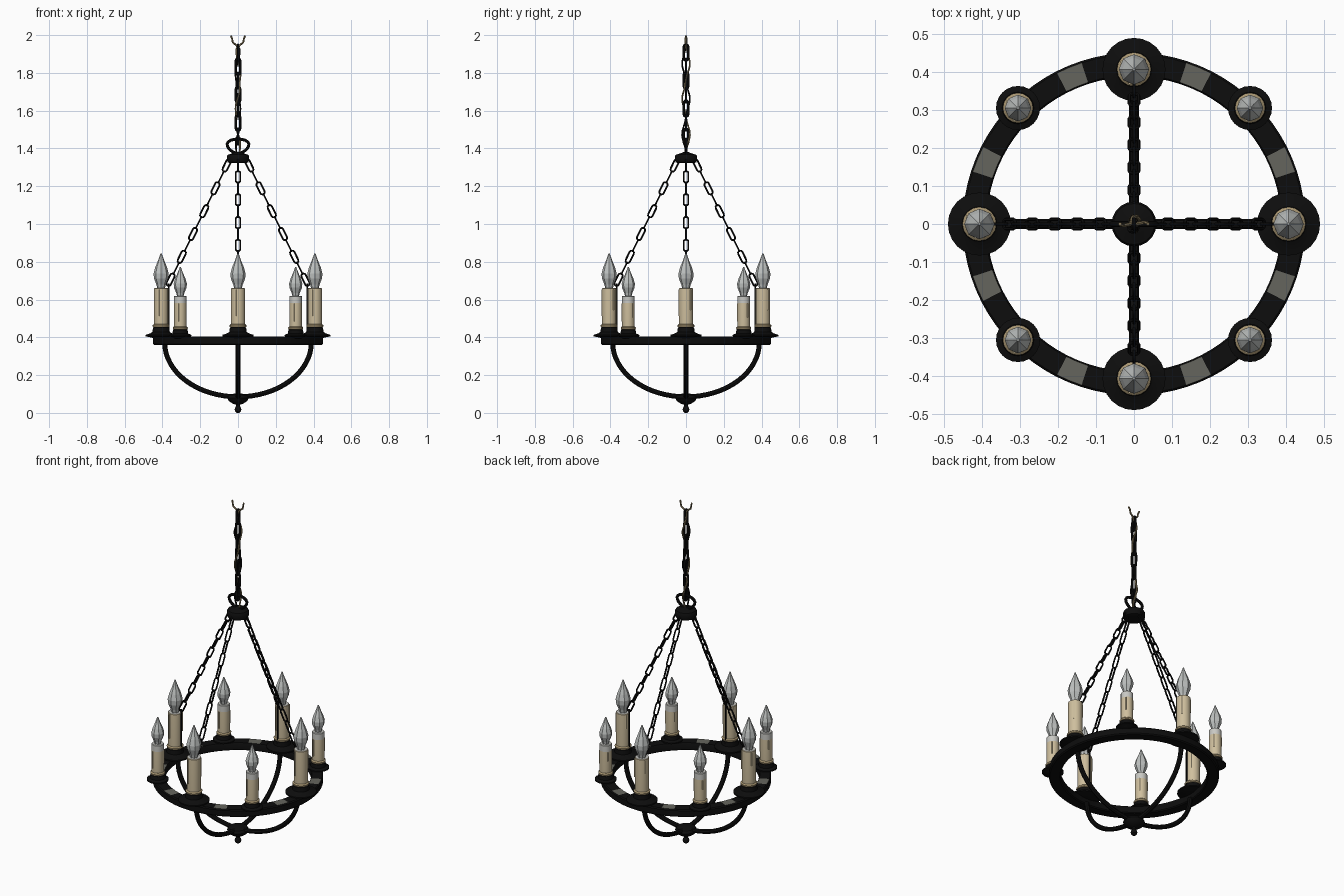
import bpy, bmesh, math
from mathutils import Vector
from math import sin, cos, pi, radians

if "Cube" in bpy.data.objects:
    bpy.data.objects.remove(bpy.data.objects["Cube"])


def mat(name, r, g, b):
    m = bpy.data.materials.new(name)
    m.diffuse_color = (r, g, b, 1)
    m.use_nodes = True
    m.node_tree.nodes["Principled BSDF"].inputs["Base Color"].default_value = m.diffuse_color
    return m


IRON = mat("black iron", 0.004, 0.004, 0.004)
WORN = mat("worn grey iron", 0.13, 0.13, 0.11)
CREAM = mat("cream wax", 0.62, 0.52, 0.34)
TAN = mat("tan wax", 0.40, 0.31, 0.17)
WHITE = mat("pale sleeve", 0.58, 0.58, 0.55)
GLASS = mat("frosted glass", 0.52, 0.54, 0.53)
CABLE = mat("tan cable", 0.22, 0.17, 0.09)


def finish(name, bm, mats, smooth=True):
    bmesh.ops.recalc_face_normals(bm, faces=bm.faces)
    me = bpy.data.meshes.new(name)
    bm.to_mesh(me)
    bm.free()
    for m in mats:
        me.materials.append(m)
    ob = bpy.data.objects.new(name, me)
    bpy.context.collection.objects.link(ob)
    if smooth:
        bpy.ops.object.select_all(action='DESELECT')
        ob.select_set(True)
        bpy.context.view_layer.objects.active = ob
        bpy.ops.object.shade_smooth_by_angle(angle=radians(35))
    return ob


def bridge(bm, a, b):
    n = len(a)
    return [bm.faces.new((a[i], a[(i + 1) % n], b[(i + 1) % n], b[i])) for i in range(n)]


def lathe(name, prof, segs, x, y, mats, smooth=True, rule=None):
    """Revolve (radius, z) points about a vertical axis at x, y; ends are capped."""
    bm = bmesh.new()
    rows = [[bm.verts.new((x + r * cos(2 * pi * i / segs), y + r * sin(2 * pi * i / segs), z))
             for i in range(segs)] for r, z in prof]
    for a, b in zip(rows, rows[1:]):
        bridge(bm, a, b)
    bm.faces.new(rows[0])
    bm.faces.new(rows[-1])
    if rule:
        for f in bm.faces:
            f.material_index = rule(f.calc_center_median())
    return finish(name, bm, mats, smooth)


def sweep(bm, pts, r, ref, closed=False, sides=6):
    """Round tube along pts; ref is a direction never parallel to the path."""
    pts = [Vector(p) for p in pts]
    n, rows = len(pts), []
    for i, p in enumerate(pts):
        if closed:
            t = pts[(i + 1) % n] - pts[i - 1]
        else:
            t = pts[min(i + 1, n - 1)] - pts[max(i - 1, 0)]
        u = t.normalized().cross(ref).normalized()
        v = t.normalized().cross(u)
        rows.append([bm.verts.new(p + r * (cos(2 * pi * k / sides) * u + sin(2 * pi * k / sides) * v))
                     for k in range(sides)])
    for a, b in zip(rows, rows[1:]):
        bridge(bm, a, b)
    if closed:
        bridge(bm, rows[-1], rows[0])
    else:
        bm.faces.new(rows[0])
        bm.faces.new(rows[-1])


def chain(name, a, b, count, length, width, wire, side):
    """Alternating stadium links from a to b."""
    a, b = Vector(a), Vector(b)
    d = (b - a).normalized()
    s1 = Vector(side).normalized()
    s2 = d.cross(s1).normalized()
    s1 = s2.cross(d)
    bm = bmesh.new()
    rad, half = width / 2 - wire, length / 2 - width / 2
    for i in range(count):
        c = a.lerp(b, (i + 0.5) / count)
        across, normal = (s1, s2) if i % 2 == 0 else (s2, s1)
        pts = []
        for end in (0, 1):
            for k in range(6):
                t = pi * end + pi * k / 5
                pts.append(c + d * (sin(t) * rad + (half if end == 0 else -half)) + across * cos(t) * rad)
        sweep(bm, pts, wire, normal, True)
    finish(name, bm, [IRON])


# Main ring, with worn patches on its top face
SEG = 80
bm = bmesh.new()
section = [(0.388, 0.365), (0.394, 0.36), (0.445, 0.36), (0.451, 0.366),
           (0.451, 0.398), (0.446, 0.404), (0.392, 0.404), (0.388, 0.398)]
rows = [[bm.verts.new((r * cos(2 * pi * i / SEG), r * sin(2 * pi * i / SEG), z)) for r, z in section]
        for i in range(SEG)]
for i in range(SEG):
    bridge(bm, rows[i], rows[(i + 1) % SEG])
for f in bm.faces:
    c = f.calc_center_median()
    ang = math.degrees(math.atan2(c.y, c.x)) % 45
    f.material_index = 1 if c.z > 0.403 and abs(ang - 22.5) < 4.5 else 0
finish("ring", bm, [IRON, WORN])


def candle(label, x, y, pan, r, base, top, tip, sleeve):
    # drip pan and cup
    lathe(label + "_pan", [(0.03, 0.395), (pan * 0.6, 0.398), (pan, 0.406), (pan, 0.413), (pan * 0.72, 0.42),
                           (r + 0.008, 0.428), (r + 0.005, base), (r, base + 0.003)], 24, x, y, [IRON])
    # wax collar and candle body
    lathe(label + "_collar", [(r, base), (r + 0.006, base + 0.004), (r + 0.007, base + 0.012),
                              (r, base + 0.018)], 16, x, y, [TAN])
    prof = [(r - 0.002, base), (r, base + 0.02), (r, sleeve), (r, top - 0.003), (r - 0.003, top)]
    lathe(label + "_candle", prof, 16, x, y, [CREAM, WHITE], rule=lambda c: 1 if c.z > sleeve + 0.001 else 0)
    # wax drips
    bm = bmesh.new()
    for ang, low in ((0.7, 0.45), (2.6, 0.6), (4.4, 0.3)):
        px, py = x + r * cos(ang), y + r * sin(ang)
        sweep(bm, [(px, py, base + (sleeve - base) * low), (px, py, sleeve - 0.004)], 0.0035, Vector((1, 0, 0)))
    finish(label + "_drips", bm, [CREAM])
    # flame-shaped bulb
    h = tip - top
    k = r + 0.002
    lathe(label + "_bulb", [(k * 0.5, top - 0.002), (k * 0.62, top + h * 0.1), (k * 0.95, top + h * 0.28),
                            (k, top + h * 0.42), (k * 0.78, top + h * 0.6), (k * 0.4, top + h * 0.8),
                            (0.003, tip)], 8, x, y, [GLASS], smooth=False)


# Large and small candles, bottom arms and side chains
for i in range(4):
    a = i * pi / 2
    cx, sy = cos(a), sin(a)
    candle(f"large_{i + 1}", 0.407 * cx, 0.407 * sy, 0.083, 0.038, 0.452, 0.66, 0.845, 0.658)
    b = a + pi / 4
    candle(f"small_{i + 1}", 0.432 * cos(b), 0.432 * sin(b), 0.058, 0.033, 0.44, 0.62, 0.772, 0.582)

    tangent = Vector((-sy, cx, 0))
    bm = bmesh.new()
    arc = [(0.388 * cos(t), 0.372 - 0.287 * sin(t)) for t in [pi / 2 * k / 16 for k in range(17)]]
    sweep(bm, [(r * cx, r * sy, z) for r, z in arc], 0.013, tangent, sides=8)
    finish(f"bottom_arm_{i + 1}", bm, [IRON])

    chain(f"side_chain_{i + 1}", (0.045 * cx, 0.045 * sy, 1.34), (0.372 * cx, 0.372 * sy, 0.675),
          11, 0.08, 0.034, 0.0048, tangent.cross(Vector((0, 0, 1))))
    bm = bmesh.new()
    sweep(bm, [(0.366 * cx, 0.366 * sy, 0.41), (0.366 * cx, 0.366 * sy, 0.685)], 0.004, tangent)
    finish(f"chain_rod_{i + 1}", bm, [IRON])

# Finial under the arms
lathe("finial", [(0.006, 0.0), (0.016, 0.008), (0.018, 0.018), (0.014, 0.03), (0.009, 0.036), (0.012, 0.044),
                 (0.03, 0.05), (0.05, 0.064), (0.058, 0.08), (0.05, 0.094), (0.02, 0.102)], 20, 0, 0, [IRON])

# Top hub and hanging loop
lathe("hub", [(0.04, 1.322), (0.055, 1.327), (0.059, 1.338), (0.059, 1.358), (0.054, 1.367), (0.03, 1.374),
              (0.015, 1.38)], 20, 0, 0, [IRON])
bm = bmesh.new()
loop = [((0.056 + 0.014 * sin(t)) * cos(t), 0, 1.412 + 0.038 * sin(t)) for t in [2 * pi * k / 20 for k in range(20)]]
sweep(bm, loop, 0.008, Vector((0, 1, 0)), True, 8)
finish("hanging_loop", bm, [IRON])

# Hanging chain with two cables wound round it, splayed at the top
chain("hanging_chain", (0, 0, 1.425), (0, 0, 1.945), 7, 0.098, 0.036, 0.0065, (0, 1, 0))
for name, phase, sx, m in (("tan_cable", 0.0, 1, CABLE), ("dark_cable", pi, -1, IRON)):
    bm = bmesh.new()
    pts = []
    for k in range(49):
        t = k / 48
        r = 0.009 + 0.012 * sin(3 * pi * t) ** 2
        pts.append((r * cos(phase + 9 * t), r * sin(phase + 9 * t), 1.38 + 0.55 * t))
    sweep(bm, pts, 0.005, Vector((0, 1, 0)))
    finish(name, bm, [m])
    bm = bmesh.new()
    sweep(bm, [(0, 0, 1.925), (0.008 * sx, 0, 1.945), (0.028 * sx, 0.004 * sx, 1.962),
               (0.031 * sx, 0.004 * sx, 1.98), (0.037 * sx, 0, 1.997)], 0.005, Vector((0, 1, 0)))
    finish(name + "_end", bm, [CABLE])
